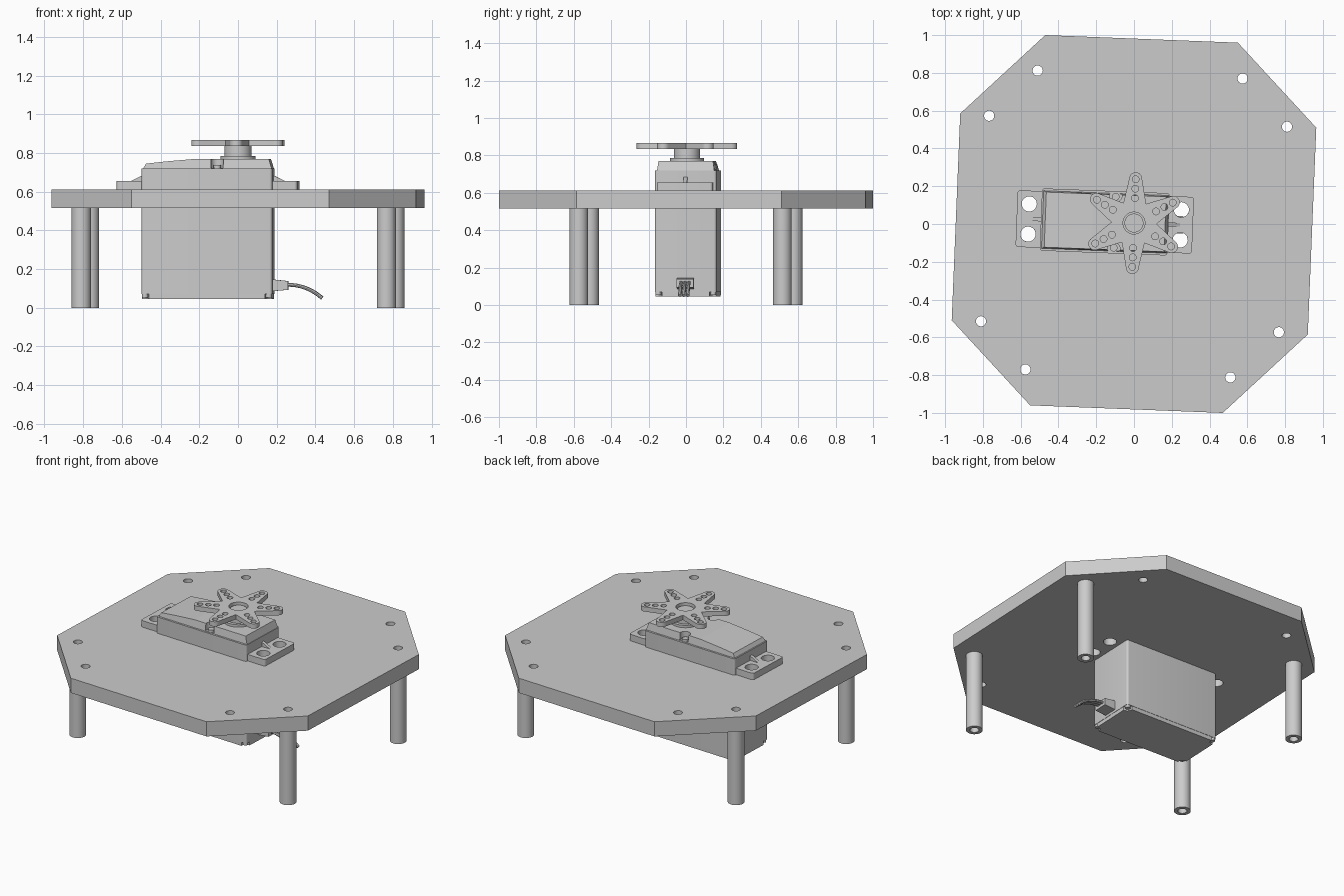
import bpy, bmesh
from math import sin, cos, pi, radians
from mathutils import Matrix, Vector

cube = bpy.data.objects.get("Cube")
if cube:
    bpy.data.objects.remove(cube, do_unlink=True)

grey = bpy.data.materials.new("grey plastic")
grey.use_nodes = True
colour = (0.6, 0.6, 0.6, 1)
grey.diffuse_color = colour
grey.node_tree.nodes["Principled BSDF"].inputs["Base Color"].default_value = colour

# The servo sits slightly turned about its output shaft
SERVO = Matrix.Translation((0, 0.005, 0)) @ Matrix.Rotation(radians(-2.2), 4, "Z")
WORLD = Matrix.Identity(4)
MID = -0.155      # middle of the servo body along its length
HALF_L, HALF_W = 0.338, 0.165


def circle(x, y, r, n=28):
    return [(x + r * cos(2 * pi * i / n), y + r * sin(2 * pi * i / n)) for i in range(n)]


def rectangle(cx, hx, hy, r, concave=False, n=6):
    """Rectangle whose corners are rounded, or scooped out when concave."""
    pts = []
    for k, (sx, sy) in enumerate([(1, 1), (-1, 1), (-1, -1), (1, -1)]):
        for i in range(n + 1):
            a = k * pi / 2 + i / n * pi / 2
            if concave:
                a = k * pi / 2 - pi / 2 - i / n * pi / 2
                x, y = sx * hx + r * cos(a), sy * hy + r * sin(a)
            else:
                x, y = sx * (hx - r) + r * cos(a), sy * (hy - r) + r * sin(a)
            pts.append((cx + x, y))
    return pts


def finish(name, mesh, matrix, smooth=True):
    bm = bmesh.new()
    bm.from_mesh(mesh)
    bmesh.ops.remove_doubles(bm, verts=bm.verts, dist=1e-5)
    bmesh.ops.recalc_face_normals(bm, faces=bm.faces)
    bm.to_mesh(mesh)
    bm.free()
    mesh.materials.clear()
    mesh.materials.append(grey)
    obj = bpy.data.objects.new(name, mesh)
    bpy.context.collection.objects.link(obj)
    obj.matrix_world = matrix
    if smooth:
        bpy.ops.object.select_all(action="DESELECT")
        obj.select_set(True)
        bpy.context.view_layer.objects.active = obj
        bpy.ops.object.shade_smooth_by_angle(angle=radians(35))
    return obj


def curve_to_mesh(curve):
    temp = bpy.data.objects.new("temporary", curve)
    bpy.context.collection.objects.link(temp)
    graph = bpy.context.evaluated_depsgraph_get()
    mesh = bpy.data.meshes.new_from_object(temp.evaluated_get(graph))
    bpy.data.objects.remove(temp, do_unlink=True)
    return mesh


def slab(name, outlines, z0, z1, matrix=SERVO, smooth=True):
    """Extrude an outline, with any further outlines as holes, from z0 to z1."""
    curve = bpy.data.curves.new(name, "CURVE")
    curve.dimensions = "2D"
    curve.fill_mode = "BOTH"
    curve.extrude = (z1 - z0) / 2
    for pts in outlines:
        spline = curve.splines.new("POLY")
        spline.points.add(len(pts) - 1)
        for p, (x, y) in zip(spline.points, pts):
            p.co = (x, y, 0, 1)
        spline.use_cyclic_u = True
    mesh = curve_to_mesh(curve)
    mesh.transform(Matrix.Translation((0, 0, (z0 + z1) / 2)))
    return finish(name, mesh, matrix, smooth)


def prism(name, profile, width, top_width=None):
    """Extrude an x-z profile across y, optionally narrower at its highest points."""
    bm = bmesh.new()
    low = min(z for x, z in profile)
    sides = []
    for s in (-1, 1):
        sides.append([bm.verts.new((x, s * (width if z == low else top_width or width), z))
                      for x, z in profile])
    n = len(profile)
    bm.faces.new(sides[0])
    bm.faces.new(sides[1][::-1])
    for i in range(n):
        j = (i + 1) % n
        bm.faces.new((sides[0][i], sides[1][i], sides[1][j], sides[0][j]))
    mesh = bpy.data.meshes.new(name)
    bm.to_mesh(mesh)
    bm.free()
    return finish(name, mesh, SERVO, smooth=False)


# Eight-sided plate with bolt holes
half = [(-0.47, 1.0), (0.55, 0.96), (0.965, 0.51), (0.92, -0.585)]
octagon = half + [(-x, -y) for x, y in half]
leg_spots = [(0.81, 0.515), (0.767, -0.573)]
leg_spots += [(-x, -y) for x, y in leg_spots]
spare_holes = [(0.575, 0.77), (0.51, -0.812)]
spare_holes += [(-x, -y) for x, y in spare_holes]
ear_holes = [(MID + sx * 0.403, sy * 0.08) for sx in (-1, 1) for sy in (-1, 1)]
holes = [circle(x, y, 0.027) for x, y in leg_spots + spare_holes]
for x, y in ear_holes:
    p = SERVO @ Vector((x, y, 0))
    holes.append(circle(p.x, p.y, 0.04))
slab("plate", [octagon] + holes, 0.515, 0.612, WORLD)

# Hollow round legs
for i, (x, y) in enumerate(leg_spots):
    slab(f"leg_{i + 1}", [circle(x, y, 0.05), circle(x, y, 0.027)], 0, 0.515, WORLD)

# Servo case, bottom lid with scooped corners, and lid screws
slab("servo_body", [rectangle(MID, HALF_L, HALF_W, 0.014)], 0.07, 0.72)
slab("servo_bottom_lid", [rectangle(MID, HALF_L - 0.002, HALF_W - 0.002, 0.036, True)], 0.045, 0.07)
for sx in (-1, 1):
    for sy in (-1, 1):
        slab("lid_screw", [circle(MID + sx * (HALF_L - 0.018), sy * (HALF_W - 0.018), 0.016, 16)],
             0.054, 0.072)

# Mounting ears with stiffening ribs
slab("mounting_ears", [rectangle(MID, 0.467, 0.15, 0.015)] + [circle(x, y, 0.04) for x, y in ear_holes],
     0.612, 0.655)
for side in (-1, 1):
    edge = MID + side * (HALF_L - 0.005)
    prism("ear_rib", [(edge, 0.65), (edge + side * 0.075, 0.65), (edge, 0.687)], 0.01)

# Sloping top cover, notched on both sides for its screws
cover = prism("top_cover", [(-0.485, 0.719), (-0.47, 0.745), (-0.36, 0.757), (-0.22, 0.769),
                            (0.165, 0.769), (0.18, 0.719)], 0.153, 0.146)
for side in (-1, 1):
    cutter = slab("notch_cutter", [circle(-0.102, side * 0.14, 0.033)], 0.722, 0.85)
    cutter.hide_render = True
    cutter.hide_viewport = True
    cutter.display_type = "WIRE"
    cut = cover.modifiers.new("notch", "BOOLEAN")
    cut.operation = "DIFFERENCE"
    cut.solver = "EXACT"
    cut.object = cutter
    slab("cover_screw", [circle(-0.102, side * 0.135, 0.02, 16)], 0.718, 0.738)

# Output shaft
slab("shaft_collar", [circle(0, 0, 0.09, 40)], 0.765, 0.785)
slab("shaft_hub", [circle(0, 0, 0.07, 40), circle(0, 0, 0.058, 40)], 0.785, 0.836)
slab("shaft", [circle(0, 0, 0.05, 40)], 0.785, 0.85)

# Six-armed horn with three holes along each arm
star, horn_holes = [], [circle(0, 0, 0.058, 40)]
for k in range(6):
    a = pi / 2 + k * pi / 3
    turn = Matrix.Rotation(a, 2)
    arm = [(0.104, -0.06)]
    arm += [(0.235 + 0.034 * cos(t), 0.034 * sin(t))
            for t in (-pi / 2 + i * pi / 10 for i in range(11))]
    star += [tuple(turn @ Vector(p)) for p in arm]
    horn_holes += [circle(r * cos(a), r * sin(a), 0.018, 16) for r in (0.132, 0.182, 0.232)]
slab("horn", [star] + horn_holes, 0.835, 0.866)

# Cable grommet and three wires
prism("cable_grommet", [(0.17, 0.085), (0.26, 0.093), (0.26, 0.138), (0.195, 0.145), (0.17, 0.145)], 0.046)
for y in (-0.021, 0, 0.021):
    curve = bpy.data.curves.new("wire", "CURVE")
    curve.dimensions = "3D"
    curve.bevel_depth = 0.0095
    curve.bevel_resolution = 2
    curve.use_fill_caps = True
    path = curve.splines.new("NURBS")
    points = [(0.25, 0.118), (0.31, 0.122), (0.38, 0.1), (0.435, 0.05)]
    path.points.add(len(points) - 1)
    for p, (x, z) in zip(path.points, points):
        p.co = (x, y, z, 1)
    path.order_u = 4
    path.use_endpoint_u = True
    finish("wire", curve_to_mesh(curve), SERVO)
